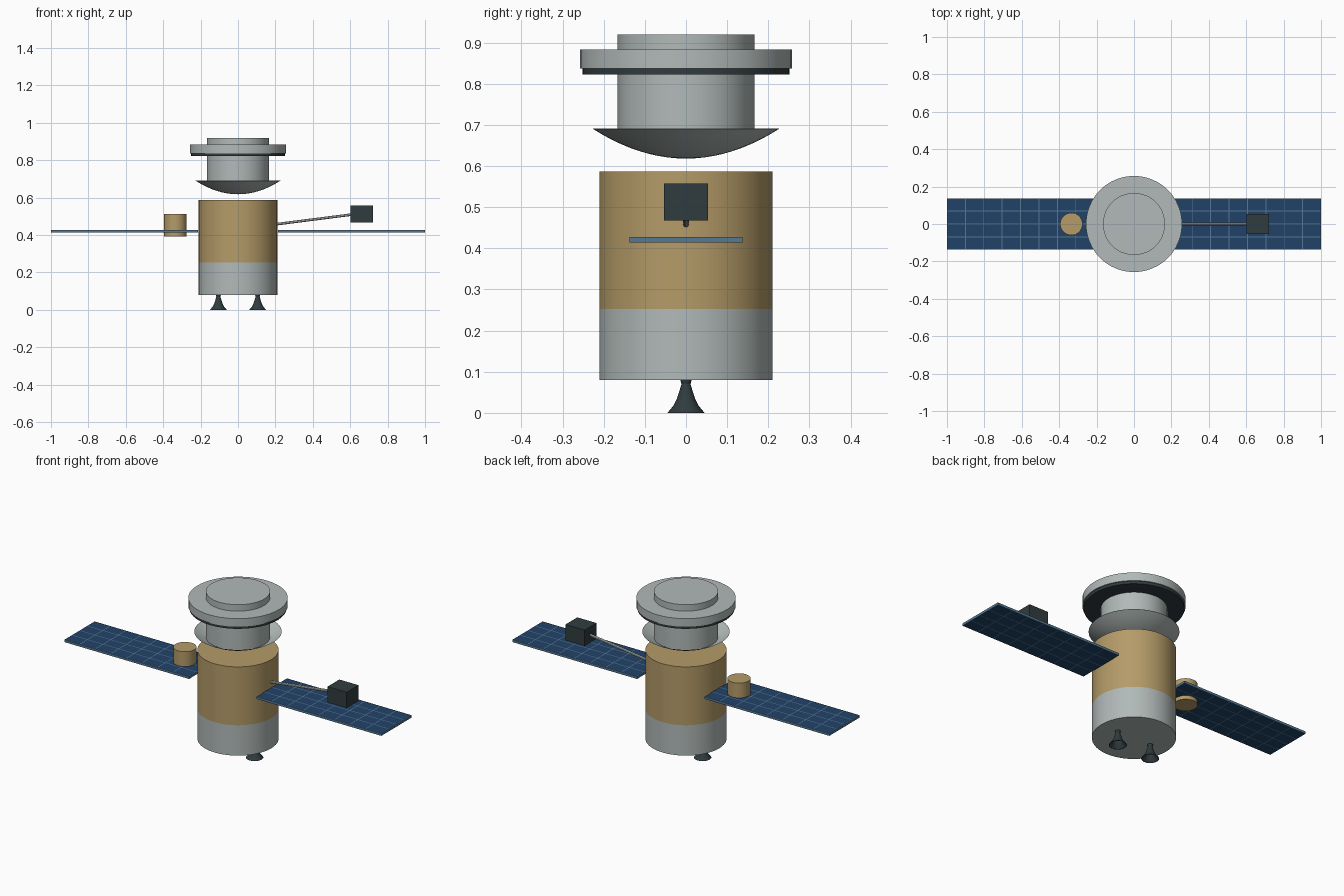
import bpy, math
from mathutils import Vector

if "Cube" in bpy.data.objects:
    bpy.data.objects.remove(bpy.data.objects["Cube"])


def material(name, rgb):
    m = bpy.data.materials.new(name)
    m.diffuse_color = (*rgb, 1)
    m.use_nodes = True
    m.node_tree.nodes["Principled BSDF"].inputs["Base Color"].default_value = m.diffuse_color
    return m


HULL = material("pale_metal", (0.44, 0.49, 0.48))
GOLD = material("gold_foil", (0.46, 0.33, 0.14))
DARK = material("dark_metal", (0.03, 0.045, 0.05))
FRAME = material("panel_frame", (0.09, 0.19, 0.30))
CELL = material("solar_cell", (0.015, 0.055, 0.14))


def finish(o, name, mat, smooth=True):
    o.name = name
    o.data.materials.append(mat)
    if smooth:
        bpy.ops.object.select_all(action='DESELECT')
        o.select_set(True)
        bpy.context.view_layer.objects.active = o
        bpy.ops.object.shade_smooth_by_angle(angle=math.radians(30))
    return o


def cylinder(name, r, z0, z1, mat, x=0, n=48):
    bpy.ops.mesh.primitive_cylinder_add(vertices=n, radius=r, depth=z1 - z0,
                                        location=(x, 0, (z0 + z1) / 2))
    return finish(bpy.context.object, name, mat)


def box(name, lo, hi, mat):
    lo, hi = Vector(lo), Vector(hi)
    bpy.ops.mesh.primitive_cube_add(size=1, location=(lo + hi) / 2)
    o = bpy.context.object
    o.scale = hi - lo
    return finish(o, name, mat, False)


def lathe(name, profile, mat, x=0, n=48):
    # Revolve an (r, z) profile that forms a closed loop
    verts, faces = [], []
    k = len(profile)
    for i in range(n):
        a = 2 * math.pi * i / n
        verts += [(r * math.cos(a), r * math.sin(a), z) for r, z in profile]
    for i in range(n):
        for j in range(k):
            p, q = i * k, ((i + 1) % n) * k
            l = (j + 1) % k
            faces.append((p + j, q + j, q + l, p + l))
    me = bpy.data.meshes.new(name)
    me.from_pydata(verts, [], faces)
    o = bpy.data.objects.new(name, me)
    o.location.x = x
    bpy.context.collection.objects.link(o)
    return finish(o, name, mat)


# Main body: metal service section and foil-wrapped upper section
cylinder("lower_body", 0.21, 0.08, 0.253, HULL)
cylinder("foil_body", 0.21, 0.253, 0.586, GOLD)

# Dish: thin open paraboloid
outer = [(max(0.0005, 0.226 * i / 10), 0.618 + 0.072 * (i / 10) ** 2) for i in range(11)]
inner = [(r, z + 0.003 * (1 - r / 0.226) + 0.0005) for r, z in reversed(outer)]
lathe("dish", outer + inner, HULL)

# Docking column, collar and seal
cylinder("docking_column", 0.166, 0.66, 0.92, HULL)
cylinder("docking_collar", 0.257, 0.837, 0.883, HULL)
cylinder("docking_seal", 0.251, 0.822, 0.837, DARK)

# Thruster bells
bell = [(0.014, 0.081), (0.011, 0.070), (0.016, 0.053), (0.022, 0.035),
        (0.031, 0.017), (0.045, 0.0)]
bell_in = [(r - 0.002, z) for r, z in reversed(bell)]
for side, tag in ((-1, "left"), (1, "right")):
    lathe("thruster_" + tag, bell + bell_in, DARK, x=side * 0.105, n=24)

# Solar wings with cell tiles on the top and underside
COLS, ROWS, X0, X1, W, GAP = 8, 4, 0.213, 1.0, 0.137, 0.0025
for side, tag in ((-1, "left"), (1, "right")):
    mid, half = side * (X0 + X1) / 2, (X1 - X0) / 2
    box("solar_wing_" + tag, (mid - half, -W, 0.4145), (mid + half, W, 0.4275), FRAME)
    verts, faces = [], []
    dx, dy = 2 * half / COLS, 2 * W / ROWS
    for z, up in ((0.4285, True), (0.4135, False)):
        for i in range(COLS):
            for j in range(ROWS):
                xa, ya = mid - half + i * dx + GAP, -W + j * dy + GAP
                xb, yb = xa + dx - 2 * GAP, ya + dy - 2 * GAP
                b = len(verts)
                verts += [(xa, ya, z), (xb, ya, z), (xb, yb, z), (xa, yb, z)]
                f = (b, b + 1, b + 2, b + 3)
                faces.append(f if up else f[::-1])
    me = bpy.data.meshes.new("cells")
    me.from_pydata(verts, [], faces)
    cells = bpy.data.objects.new("cells", me)
    bpy.context.collection.objects.link(cells)
    finish(cells, "solar_cells_" + tag, CELL, False)

# Fuel canister through the left wing
cylinder("canister", 0.06, 0.393, 0.513, GOLD, x=-0.335, n=32)

# Instrument box on an angled boom
a, b = Vector((0.19, 0, 0.456)), Vector((0.62, 0, 0.511))
bpy.ops.mesh.primitive_cylinder_add(vertices=12, radius=0.007, depth=(b - a).length,
                                    location=(a + b) / 2)
boom = bpy.context.object
boom.rotation_euler = (b - a).to_track_quat('Z', 'Y').to_euler()
finish(boom, "boom", HULL)
box("instrument_box", (0.602, -0.053, 0.467), (0.723, 0.053, 0.557), DARK)
